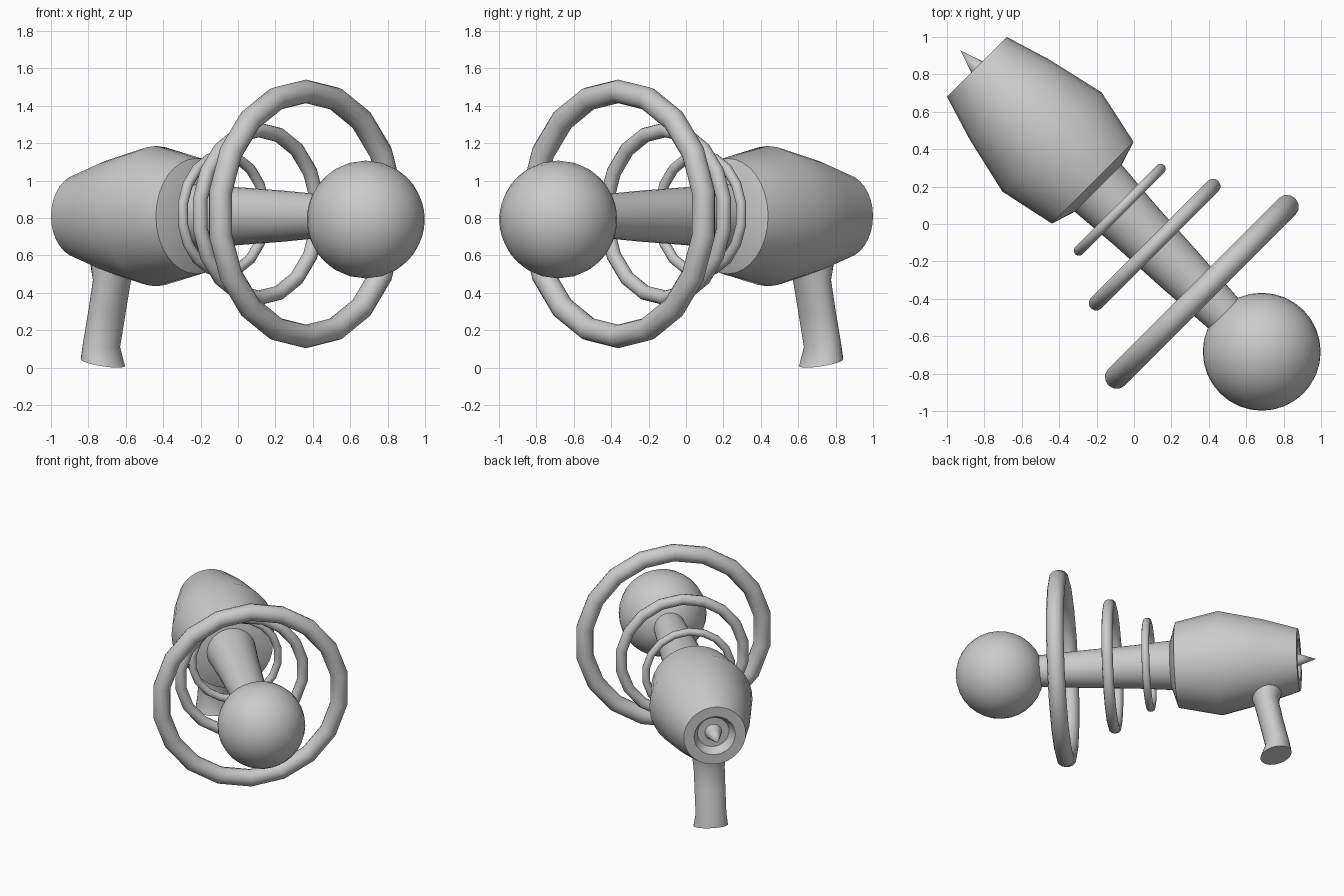
import bpy, math
from mathutils import Vector

if "Cube" in bpy.data.objects:
    bpy.data.objects.remove(bpy.data.objects["Cube"])

YAW = -math.pi / 4          # the barrel axis runs along local x, turned 45 degrees
DIR = Vector((math.cos(YAW), math.sin(YAW), 0))


def smooth(obj, angle=35):
    bpy.ops.object.select_all(action='DESELECT')
    obj.select_set(True)
    bpy.context.view_layer.objects.active = obj
    bpy.ops.object.shade_smooth_by_angle(angle=math.radians(angle))


def skin(name, loops, z=0.0):
    """Skin a list of equal-length closed loops; single-point loops become tips."""
    verts, faces, rows = [], [], []
    for loop in loops:
        rows.append(range(len(verts), len(verts) + len(loop)))
        verts += loop
    n = max(len(r) for r in rows)
    for a, b in zip(rows, rows[1:]):
        for i in range(n):
            j = (i + 1) % n
            f = [a[i % len(a)], a[j % len(a)], b[j % len(b)], b[i % len(b)]]
            faces.append(list(dict.fromkeys(f)))
    for r in (rows[0], rows[-1]):
        if len(r) > 1:
            faces.append(list(r)[::-1] if r is rows[0] else list(r))
    mesh = bpy.data.meshes.new(name)
    mesh.from_pydata(verts, [], faces)
    obj = bpy.data.objects.new(name, mesh)
    bpy.context.collection.objects.link(obj)
    obj.location.z = z
    obj.rotation_euler.z = YAW
    smooth(obj)
    return obj


def lathe(name, profile, z, n=32):
    """Revolve (position, radius) pairs around the barrel axis."""
    loops = []
    for t, r in profile:
        if r == 0:
            loops.append([(t, 0, 0)])
        else:
            loops.append([(t, r * math.cos(k * math.tau / n), r * math.sin(k * math.tau / n))
                          for k in range(n)])
    return skin(name, loops, z)


# Barrel-shaped body with recessed rear end
lathe("body", [(-1.125, 0), (-1.125, 0.115), (-1.188, 0.15), (-1.188, 0.226), (-0.94, 0.302),
               (-0.62, 0.375), (-0.312, 0.309), (-0.268, 0.17), (-0.268, 0)], 0.81)

# Spike inside the rear recess
lathe("rear_spike", [(-1.31, 0), (-1.19, 0.042), (-1.124, 0.062)], 0.81, 16)

# Tapered stalk
lathe("stalk", [(-0.30, 0.18), (-0.2, 0.172), (0.0, 0.155), (0.35, 0.136), (0.75, 0.108)], 0.81)

# Ball tip
R, C, M = 0.315, 0.966, 16
ball = [(C - R * math.cos(math.pi * k / M), R * math.sin(math.pi * k / M)) for k in range(1, M)]
lathe("ball_tip", [(C - R, 0)] + ball + [(C + R, 0)], 0.792)

# Three floating rings of growing size
for name, t, major, minor in (("small_ring", -0.108, 0.314, 0.028),
                              ("middle_ring", 0.156, 0.449, 0.04),
                              ("large_ring", 0.513, 0.655, 0.063)):
    p = DIR * t
    bpy.ops.mesh.primitive_torus_add(major_segments=18, minor_segments=12,
                                     major_radius=major, minor_radius=minor,
                                     location=(p.x, p.y, 0.822),
                                     rotation=(0, math.pi / 2, YAW))
    bpy.context.object.name = name
    smooth(bpy.context.object)

# Oval grip: position, height, half length, half width, tilt
grip = []
for t, z, a, b, tilt in ((-1.022, 0.027, 0.112, 0.125, -0.24),
                         (-1.032, 0.12, 0.086, 0.112, -0.2),
                         (-0.990, 0.30, 0.085, 0.112, -0.2),
                         (-0.955, 0.46, 0.088, 0.113, -0.15),
                         (-0.945, 0.56, 0.12, 0.125, 0.0)):
    ring = []
    for k in range(24):
        u = k * math.tau / 24
        ring.append((t + a * math.cos(u), b * math.sin(u), z + tilt * a * math.cos(u)))
    grip.append(ring)
skin("grip", grip)

# Make all normals face outward
for obj in bpy.context.scene.objects:
    bpy.ops.object.select_all(action='DESELECT')
    obj.select_set(True)
    bpy.context.view_layer.objects.active = obj
    bpy.ops.object.mode_set(mode='EDIT')
    bpy.ops.mesh.select_all(action='SELECT')
    bpy.ops.mesh.normals_make_consistent(inside=False)
    bpy.ops.object.mode_set(mode='OBJECT')
